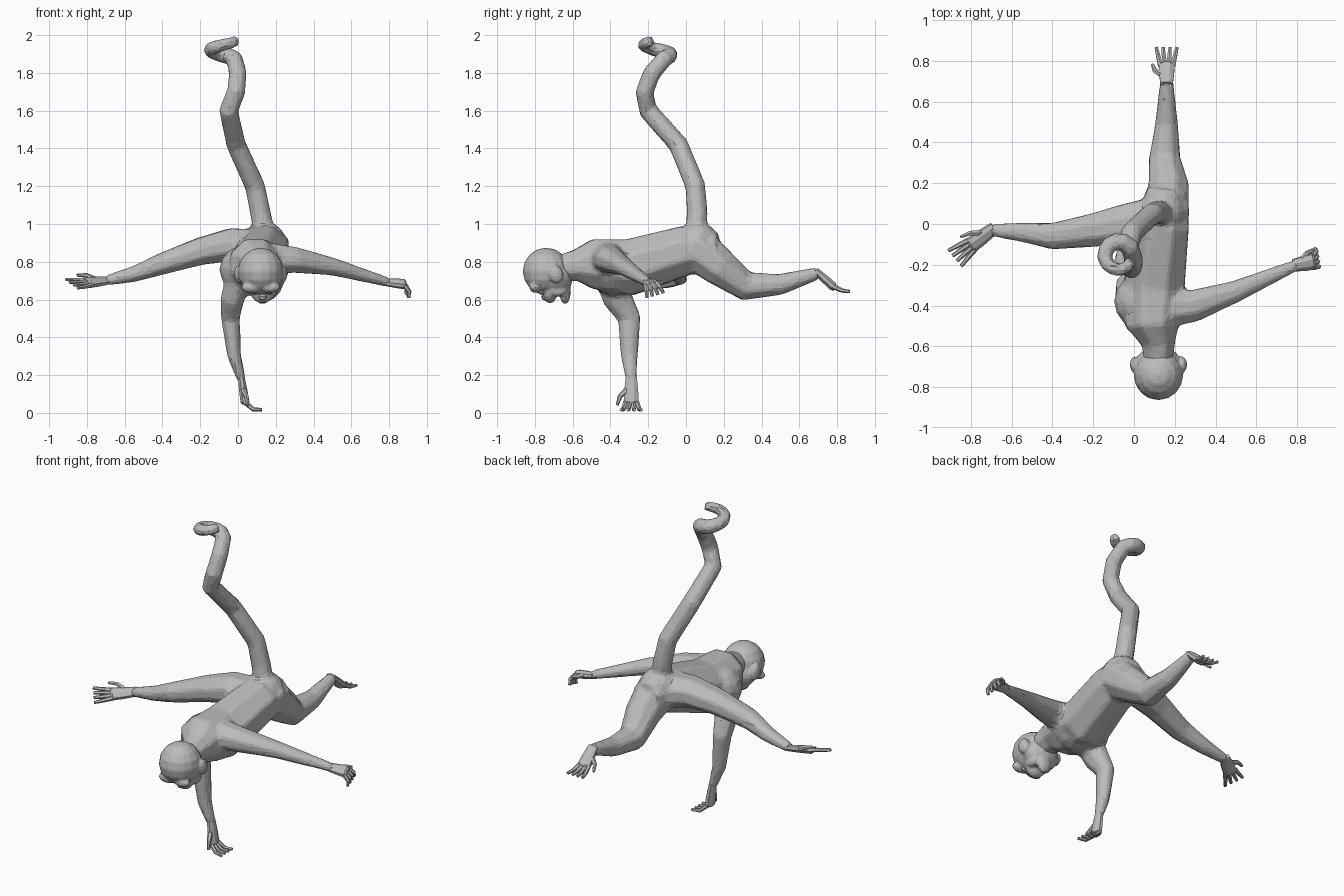
import bpy, bmesh, math
from mathutils import Vector, Matrix

cube = bpy.data.objects.get("Cube")
if cube:
    bpy.data.objects.remove(cube, do_unlink=True)

GREY = (0.5, 0.5, 0.5, 1)
grey = bpy.data.materials.new("fur grey")
grey.use_nodes = True
grey.diffuse_color = GREY
grey.node_tree.nodes["Principled BSDF"].inputs["Base Color"].default_value = GREY

ACROSS, ALONG = Vector((1, 0, 0)), Vector((0, 1, 0))


def tube(bm, path, radii, side, flatness=1, sides=8):
    """Loft closed rings along a path, keeping the side vector untwisted."""
    points = [Vector(p) for p in path]
    last = len(points) - 1
    across, loops = Vector(side), []
    for index, (point, radius) in enumerate(zip(points, radii)):
        tangent = (points[min(index + 1, last)] - points[max(index - 1, 0)]).normalized()
        across = (across - tangent * across.dot(tangent)).normalized()
        upward = tangent.cross(across) * flatness
        loop = []
        for step in range(sides):
            angle = math.tau * (step + 0.5) / sides
            offset = across * math.cos(angle) + upward * math.sin(angle)
            loop.append(bm.verts.new(point + offset * radius))
        loops.append(loop)
    for lower, upper in zip(loops, loops[1:]):
        for step in range(sides):
            following = (step + 1) % sides
            bm.faces.new((lower[step], lower[following], upper[following], upper[step]))
    bm.faces.new(reversed(loops[0]))
    bm.faces.new(loops[-1])


def taper(bm, path, start, end, side, flatness=1, sides=8):
    """Tube whose radius shrinks evenly from ring to ring."""
    last = len(path) - 1
    radii = [start + (end - start) * index / last for index in range(len(path))]
    tube(bm, path, radii, side, flatness, sides)


def ball(bm, centre, size, tilt=0.0, segments=16):
    matrix = (Matrix.Translation(centre) @ Matrix.Rotation(tilt, 4, 'X')
              @ Matrix.Diagonal(size).to_4x4())
    bmesh.ops.create_uvsphere(bm, u_segments=segments, v_segments=segments // 2,
                              radius=1, matrix=matrix)


def finish(name, bm):
    bmesh.ops.recalc_face_normals(bm, faces=bm.faces)
    mesh = bpy.data.meshes.new(name)
    bm.to_mesh(mesh)
    bm.free()
    mesh.materials.append(grey)
    part = bpy.data.objects.new(name, mesh)
    bpy.context.collection.objects.link(part)
    return part


def fuse(part, voxel, softness):
    """Merge overlapping shells into one skin and cut it back to broad facets."""
    remesh = part.modifiers.new("fuse", 'REMESH')
    remesh.mode = 'VOXEL'
    remesh.voxel_size = voxel
    part.modifiers.new("soften", 'SMOOTH').iterations = softness
    part.modifiers.new("facet", 'DECIMATE').ratio = 0.1


# Torso and neck, from rump to skull
body = bmesh.new()
spine = [(.16, .17, .86), (.14, 0, .86), (.1, -.3, .77), (.09, -.5, .79),
         (.12, -.58, .78), (.12, -.7, .76)]
tube(body, spine, [.1, .14, .16, .14, .09, .07], ACROSS)
ball(body, (.14, .06, .92), (.11, .11, .09))
ball(body, (.07, -.38, .76), (.17, .15, .14))

# Legs and arms, from the trunk to the wrist or ankle
left_leg = [(.15, .04, .88), (.17, .18, .77), (.15, .32, .67), (.16, .5, .68), (.16, .7, .74)]
right_leg = [(.12, .02, .87), (-.04, 0, .89), (-.2, -.03, .855), (-.4, -.06, .79),
             (-.55, -.04, .735), (-.7, -.03, .7)]
left_arm = [(.1, -.42, .82), (.3, -.4, .81), (.5, -.33, .775), (.8, -.2, .69)]
right_arm = [(.03, -.42, .8), (-.03, -.36, .6), (-.04, -.3, .5), (-.02, -.3, .3), (.02, -.29, .17)]
taper(body, left_leg, .13, .035, ACROSS)
taper(body, right_leg, .125, .032, ALONG, 0.88)
taper(body, left_arm, .11, .03, ALONG, 0.88)
taper(body, right_arm, .1, .03, ALONG, 0.8)

# Tail, ending in a slowly rising open curl
tail = [(.14, .05, .95), (.12, .06, 1.05), (.09, .05, 1.2), (-.01, -.04, 1.42),
        (-.05, -.2, 1.6), (-.01, -.22, 1.7), (0, -.18, 1.8)]
for step in range(11):
    angle = math.radians(40 + 30 * step)
    tail.append((.07 * math.cos(angle) - .075, .07 * math.sin(angle) - .155, 1.88 + .009 * step))
taper(body, tail, .06, .03, ACROSS)
fuse(finish("body", body), 0.012, 8)

# Head facing downward, with an open mouth
head = bmesh.new()
ball(head, (.12, -.74, .75), (.122, .125, .125))
ball(head, (.12, -.685, .71), (.115, .085, .09))
ball(head, (.13, -.72, .64), (.065, .04, .06))
ball(head, (.13, -.64, .64), (.05, .03, .065))
for sign in (-1, 1):
    ball(head, (.12 + .05 * sign, -.8, .665), (.055, .03, .03), -0.5)
    ball(head, (.12 + .115 * sign, -.69, .735), (.026, .04, .05), 0.3)
    ball(head, (.13 + .055 * sign, -.68, .65), (.025, .05, .035))
fuse(finish("head", head), 0.007, 8)

# Eyes and nose
for sign, name in ((1, "left_eye"), (-1, "right_eye")):
    eye = bmesh.new()
    ball(eye, (.125 + .04 * sign, -.765, .645), (.02, .02, .02), segments=8)
    finish(name, eye)
nose = bmesh.new()
ball(nose, (.13, -.75, .615), (.025, .016, .02), segments=8)
finish("nose", nose)


def hand(name, wrist, aim, thumb_side, length, curl):
    """Flat palm, four fingers bending by curl, and a thumb."""
    bm = bmesh.new()
    start, ahead = Vector(wrist), Vector(aim).normalized()
    side = Vector(thumb_side)
    side = (side - ahead * side.dot(ahead)).normalized()
    inward = side.cross(ahead)
    knuckle = start + ahead * length
    palm = [start - ahead * .02, start.lerp(knuckle, .5), knuckle, knuckle + ahead * .01]
    tube(bm, palm, [.032, .04, .042, .03], side, 0.6)
    for slot in (-1.5, -.5, .5, 1.5):
        root = knuckle + side * slot * .02
        spread = side * slot * .15
        joint = root + (ahead * math.cos(curl) + inward * math.sin(curl) + spread) * length * .5
        tip = joint + (ahead * math.cos(2 * curl) + inward * math.sin(2 * curl) + spread) * length * .4
        taper(bm, [root, joint, tip], .014, .009, side, sides=6)
    # Thumb
    root = start.lerp(knuckle, .4) + side * .02
    joint = root + (side + ahead + inward * .3) * length * .35
    taper(bm, [root, joint, joint + (ahead + side * .3) * length * .4], .017, .008, inward, sides=6)
    finish(name, bm)


hand("left_hand", left_arm[-1], (1, .2, -.1), (-.2, 1, .3), .08, 0.8)
hand("right_hand", right_arm[-1], (.15, 0, -1), (0, -1, 0), .115, 0.7)
hand("left_foot", left_leg[-1], (0, 1, -.9), (-1, 0, 0), .105, -0.3)
hand("right_foot", right_leg[-1], (-.8, -.6, -.1), (-.5, .7, .4), .12, 0.05)
